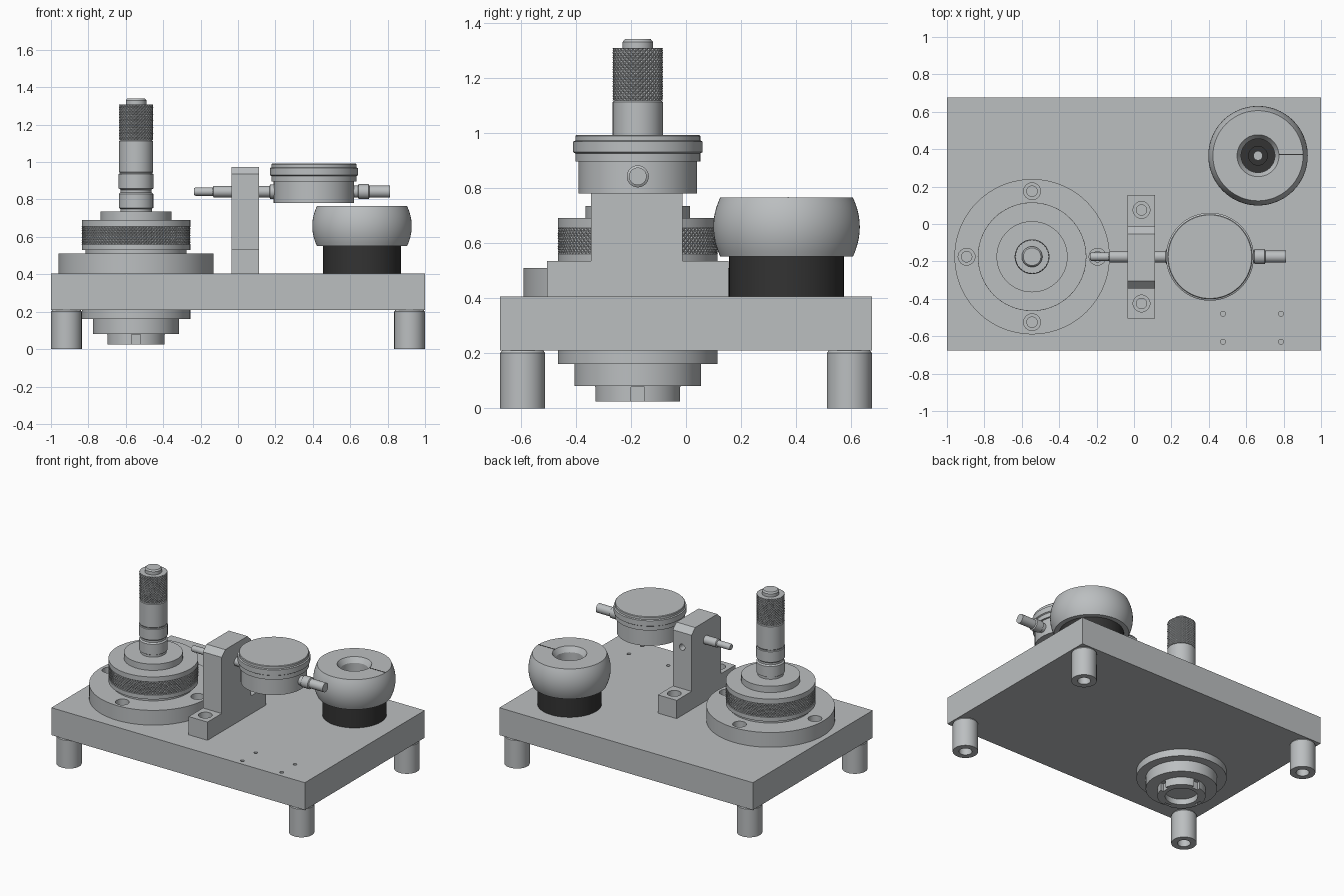
import bpy, bmesh
from math import pi, cos, sin, radians
from mathutils import Matrix, Vector

cube = bpy.data.objects.get("Cube")
if cube:
    bpy.data.objects.remove(cube, do_unlink=True)


def material(name, colour):
    mat = bpy.data.materials.new(name)
    mat.use_nodes = True
    mat.diffuse_color = colour
    bsdf = mat.node_tree.nodes["Principled BSDF"]
    bsdf.inputs["Base Color"].default_value = colour
    bsdf.inputs["Roughness"].default_value = 0.5
    return mat


STEEL = material("steel grey", (0.5, 0.52, 0.53, 1))
BLACK = material("dark rubber", (0.033, 0.033, 0.033, 1))


def finish(name, bm, mat, smooth=True):
    mesh = bpy.data.meshes.new(name)
    bmesh.ops.recalc_face_normals(bm, faces=bm.faces)
    bm.to_mesh(mesh)
    bm.free()
    mesh.materials.append(mat)
    if smooth:
        mesh.shade_smooth()
        mesh.set_sharp_from_angle(angle=radians(30))
    obj = bpy.data.objects.new(name, mesh)
    bpy.context.scene.collection.objects.link(obj)
    return obj


def lathe(name, profile, centre, mat=STEEL, steps=64, along_x=False):
    """Turn a (radius, height) profile into a solid of revolution."""
    bm = bmesh.new()
    verts = [bm.verts.new((r, 0, h)) for r, h in profile]
    edges = [bm.edges.new(pair) for pair in zip(verts, verts[1:])]
    bmesh.ops.spin(bm, geom=verts + edges, cent=(0, 0, 0), axis=(0, 0, 1),
                   angle=2 * pi, steps=steps)
    bmesh.ops.remove_doubles(bm, verts=bm.verts, dist=1e-5)
    turn = Matrix.Rotation(pi / 2, 4, 'Y') if along_x else Matrix()
    bm.transform(Matrix.Translation(Vector(centre)) @ turn)
    return finish(name, bm, mat)


def rod(name, radius, low, high, centre, mat=STEEL, steps=32):
    return lathe(name, [(0, low), (radius, low), (radius, high), (0, high)],
                 centre, mat, steps)


def box(name, low, high, mat=STEEL):
    bm = bmesh.new()
    bmesh.ops.create_cube(bm, size=1)
    for v in bm.verts:
        v.co = [b if c > 0 else a for a, b, c in zip(low, high, v.co)]
    return finish(name, bm, mat)


def cut(obj, cutters):
    """Subtract the cutters, bake the result and remove them."""
    for c in cutters:
        c.hide_render = True
        mod = obj.modifiers.new("cut", 'BOOLEAN')
        mod.operation, mod.solver, mod.object = 'DIFFERENCE', 'EXACT', c
    deps = bpy.context.evaluated_depsgraph_get()
    mesh = bpy.data.meshes.new_from_object(obj.evaluated_get(deps))
    obj.modifiers.clear()
    obj.data = mesh
    mesh.shade_smooth()
    mesh.set_sharp_from_angle(angle=radians(30))
    for c in cutters:
        bpy.data.objects.remove(c, do_unlink=True)


def bolt_hole(x, y, top):
    """Counterbored hole cutter."""
    return lathe("hole_cutter", [(0, 0.41), (0.028, 0.41), (0.028, top - 0.06),
                                 (0.045, top - 0.06), (0.045, top + 0.02), (0, top + 0.02)],
                 (x, y, 0), steps=32)


def knurl(name, radius, low, high, around, rows, centre, depth=0.005):
    """Band of staggered pyramids around a cylinder."""
    bm = bmesh.new()
    grid = []
    for j in range(rows + 1):
        z = low + (high - low) * j / rows
        ring = []
        for i in range(around):
            r = radius - depth * ((i + j) % 2)
            a = 2 * pi * i / around
            ring.append(bm.verts.new((centre[0] + r * cos(a), centre[1] + r * sin(a), z)))
        grid.append(ring)
    for j in range(rows):
        for i in range(around):
            k = (i + 1) % around
            a, b, c, d = grid[j][i], grid[j][k], grid[j + 1][k], grid[j + 1][i]
            # split each cell along its valley
            tris = ((a, b, d), (b, c, d)) if (i + j) % 2 == 0 else ((a, b, c), (a, c, d))
            for t in tris:
                bm.faces.new(t)
    bm.faces.new(grid[0])
    bm.faces.new(grid[-1])
    return finish(name, bm, STEEL, smooth=False)


# Base plate with four small tapped holes
plate = box("base_plate", (-1, -0.675, 0.21), (1, 0.675, 0.405))
cut(plate, [rod("hole_cutter", 0.013, 0.34, 0.45, (x, y, 0), steps=16)
            for x in (0.476, 0.786) for y in (-0.63, -0.48)])

# Hollow feet
for side, x in (("right", -0.917), ("left", 0.917)):
    for end, y in (("front", -0.593), ("back", 0.593)):
        lathe(f"{end}_{side}_foot", [(0, 0.21), (0.075, 0.21), (0.082, 0.2), (0.082, 0),
                                     (0.042, 0), (0.042, 0.08), (0, 0.08)], (x, y, 0), steps=48)

# Spindle flange with four counterbored holes
SX, SY = -0.545, -0.175
flange = lathe("spindle_flange", [(0, 0.405), (0.415, 0.405), (0.415, 0.51), (0, 0.51)],
               (SX, SY, 0), steps=96)
cut(flange, [bolt_hole(SX + 0.35 * dx, SY + 0.35 * dy, 0.51)
             for dx, dy in ((1, 0), (-1, 0), (0, 1), (0, -1))])

# Stepped adjusting collar and its knurled band
lathe("adjusting_collar", [(0, 0.505), (0.27, 0.505), (0.27, 0.53), (0.29, 0.53),
                           (0.29, 0.56), (0.28, 0.56), (0.28, 0.655), (0.29, 0.655),
                           (0.29, 0.69), (0.19, 0.69), (0.19, 0.735), (0, 0.735)],
      (SX, SY, 0), steps=96)
knurl("collar_grip", 0.291, 0.56, 0.655, 200, 10, (SX, SY))

# Spindle barrel, grip and cap
lathe("spindle_barrel", [(0, 0.73), (0.084, 0.73), (0.084, 0.75), (0.092, 0.755),
                         (0.092, 0.83), (0.083, 0.838), (0.083, 0.852), (0.093, 0.86),
                         (0.093, 0.935), (0.088, 0.938), (0.088, 0.944), (0.091, 0.948),
                         (0.091, 1.112), (0.084, 1.117), (0.084, 1.308), (0.055, 1.308),
                         (0.055, 1.33), (0.047, 1.34), (0, 1.34)], (SX, SY, 0))
knurl("spindle_grip", 0.092, 1.117, 1.308, 64, 22, (SX, SY))

# Lower spindle housing and slotted lock nut
lathe("lower_housing", [(0, 0.21), (0.29, 0.21), (0.29, 0.16), (0.23, 0.16),
                        (0.23, 0.08), (0, 0.08)], (SX, SY, 0), steps=96)
nut = lathe("lock_nut", [(0, 0.085), (0.155, 0.085), (0.155, 0.025), (0.105, 0.025),
                         (0.105, 0.065), (0, 0.065)], (SX, SY, 0))
slots = []
for dx, dy in ((1, 0), (-1, 0), (0, 1), (0, -1)):
    cx, cy = SX + 0.155 * dx, SY + 0.155 * dy
    slots.append(box("slot_cutter", (cx - 0.024, cy - 0.024, 0), (cx + 0.024, cy + 0.024, 0.078)))
cut(nut, slots)

# Bracket: extruded side profile with chamfered top
outline = [(-0.505, 0.405), (0.155, 0.405), (0.155, 0.535), (-0.013, 0.535), (-0.013, 0.935),
           (-0.053, 0.975), (-0.305, 0.975), (-0.345, 0.935), (-0.345, 0.535), (-0.505, 0.535)]
bm = bmesh.new()
face = bm.faces.new([bm.verts.new((-0.035, y, z)) for y, z in outline])
new = bmesh.ops.extrude_face_region(bm, geom=[face])["geom"]
bmesh.ops.translate(bm, vec=(0.148, 0, 0), verts=[g for g in new if isinstance(g, bmesh.types.BMVert)])
bracket = finish("bracket", bm, STEEL)
screw_hole = rod("hole_cutter", 0.022, -0.1, 0.1, (0, 0, 0), steps=24)
screw_hole.matrix_world = Matrix.Translation((0.04, -0.02, 0.83)) @ Matrix.Rotation(pi / 2, 4, 'X')
cut(bracket, [bolt_hole(0.04, 0.075, 0.535), bolt_hole(0.04, -0.425, 0.535), screw_hole])

# Dial gauge body and its stem
lathe("gauge_body", [(0, 0.78), (0.215, 0.78), (0.215, 0.895), (0.227, 0.895), (0.227, 0.925),
                     (0.235, 0.93), (0.235, 0.968), (0.227, 0.972), (0.227, 0.988),
                     (0.223, 0.992), (0, 0.992)], (0.406, -0.175, 0), steps=96)
lathe("gauge_stem", [(0, -0.235), (0.018, -0.235), (0.022, -0.228), (0.022, -0.135),
                     (0.03, -0.13), (0.03, 0.168), (0.038, 0.172), (0.038, 0.22), (0, 0.22)],
      (0, -0.175, 0.842), steps=32, along_x=True)
lathe("gauge_end_cap", [(0, 0.6), (0.032, 0.6), (0.032, 0.642), (0.04, 0.645), (0.04, 0.698),
                        (0.032, 0.703), (0.032, 0.812), (0, 0.812)],
      (0, -0.175, 0.842), steps=32, along_x=True)

# Round knob: barrel-shaped ring with a countersunk bore on a dark base
KX, KY = 0.663, 0.365
bulge = [(0.241 + 0.025 * (1 - (t / 6) ** 2), 0.658 + 0.107 * t / 6) for t in range(-6, 7)]
lathe("knob_ring", [(0.09, 0.551)] + bulge + [(0.112, 0.765), (0.09, 0.73), (0.09, 0.551)],
      (KX, KY, 0), steps=96)
lathe("knob_base", [(0, 0.405), (0.208, 0.405), (0.208, 0.551), (0.05, 0.551),
                    (0.05, 0.53), (0, 0.53)], (KX, KY, 0), BLACK, 64)
rod("knob_pin", 0.025, 0.5, 0.545, (KX, KY, 0))
box("knob_index_line", (KX + 0.113, KY + 0.003, 0.758), (KX + 0.24, KY + 0.009, 0.7665), BLACK)
